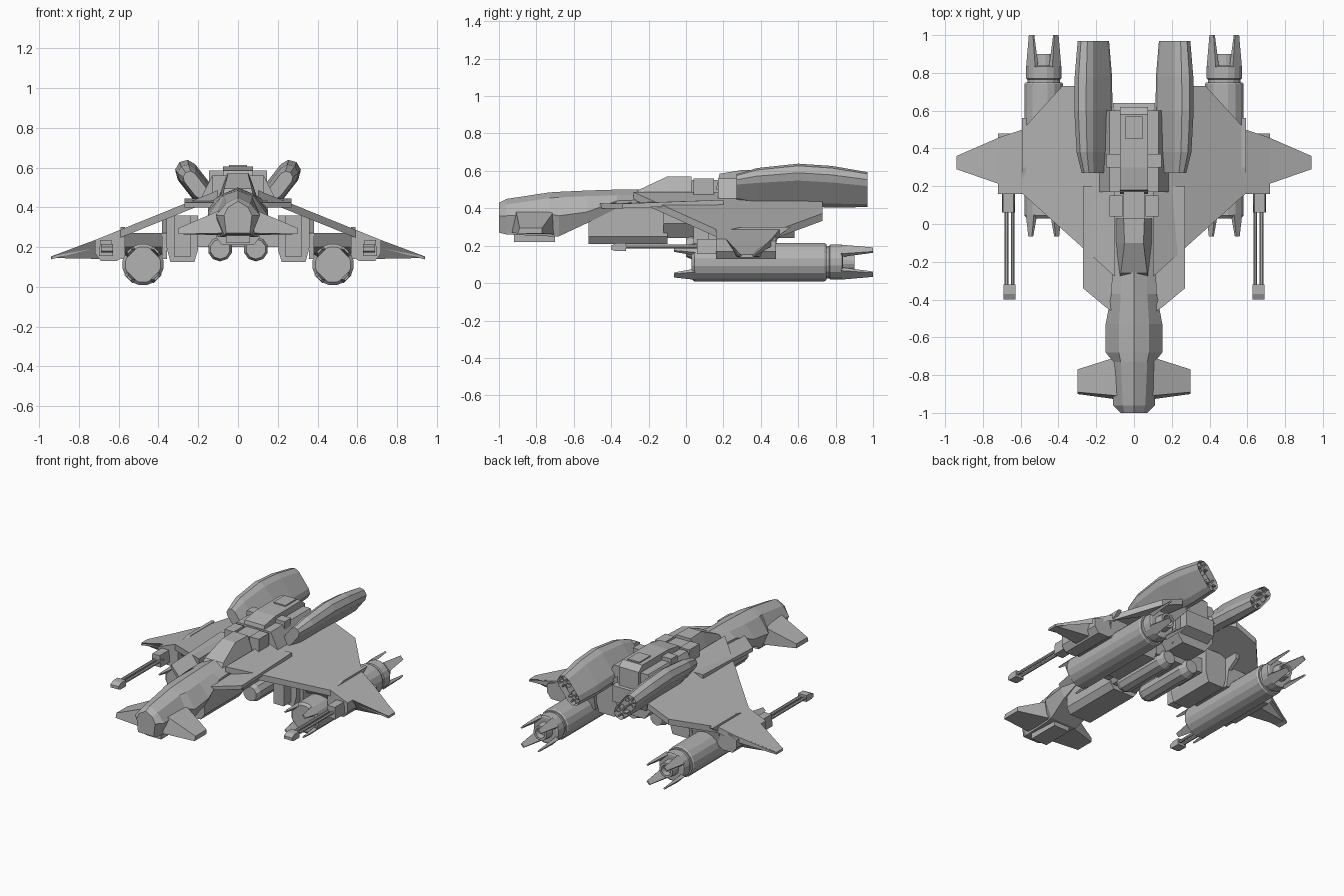
import bpy, bmesh
from math import sin, cos, pi, radians
from mathutils import Matrix, Vector

cube = bpy.data.objects.get("Cube")
if cube:
    bpy.data.objects.remove(cube, do_unlink=True)

hull = bpy.data.materials.new("hull grey")
hull.use_nodes = True
GREY = (0.45, 0.45, 0.45, 1)
hull.diffuse_color = GREY
hull.node_tree.nodes["Principled BSDF"].inputs["Base Color"].default_value = GREY


def finish(name, bm, mirror=False):
    bmesh.ops.recalc_face_normals(bm, faces=bm.faces)
    mesh = bpy.data.meshes.new(name)
    bm.to_mesh(mesh)
    bm.free()
    mesh.materials.append(hull)
    ob = bpy.data.objects.new(name, mesh)
    bpy.context.collection.objects.link(ob)
    if mirror:
        ob.modifiers.new("Mirror", "MIRROR").use_mirror_merge = False
    return ob


def skin(bm, rings):
    """Bridge equal rings of points and cap both ends; returns the end cap."""
    vs = [[bm.verts.new(p) for p in r] for r in rings]
    n = len(vs[0])
    for a, b in zip(vs, vs[1:]):
        for i in range(n):
            j = (i + 1) % n
            bm.faces.new((a[i], a[j], b[j], b[i]))
    bm.faces.new(vs[0][::-1])
    return bm.faces.new(vs[-1])


def loft(name, rings, mirror=False):
    bm = bmesh.new()
    skin(bm, rings)
    return finish(name, bm, mirror)


def box(name, x, y, z, mirror=False, taper=1.0):
    """Box from ranges; taper narrows the top in x."""
    cx, hx = (x[0] + x[1]) / 2, (x[1] - x[0]) / 2
    def ring(h, k):
        return [(cx - hx * k, y[0], h), (cx + hx * k, y[0], h),
                (cx + hx * k, y[1], h), (cx - hx * k, y[1], h)]
    return loft(name, [ring(z[0], 1), ring(z[1], taper)], mirror)


def side_prism(name, x, outline, mirror=False):
    return loft(name, [[(k, y, z) for y, z in outline] for k in x], mirror)


def front_prism(name, y, outline, mirror=False):
    return loft(name, [[(x, k, z) for x, z in outline] for k in y], mirror)


def circle(cx, y, cz, r, n=16):
    return [(cx + r * cos(2 * pi * (i + .5) / n), y, cz + r * sin(2 * pi * (i + .5) / n))
            for i in range(n)]


def tube(name, cx, cz, steps, n=16, mirror=True):
    return loft(name, [circle(cx, y, cz, r, n) for y, r in steps], mirror)


# Forward fuselage: y, top half width, middle half width, bottom half width, top z, middle z, bottom z
def hull_ring(y, wt, wm, wb, zt, zm, zb):
    half = [(wb, zb), (wm, zm), (wt, zt - .03)]
    pts = half + [(0, zt)] + [(-x, z) for x, z in reversed(half)]
    return [(x, y, z) for x, z in pts]

loft("forward_fuselage", [hull_ring(*s) for s in (
    (-1, .05, .07, .06, .43, .36, .27), (-.96, .06, .11, .07, .45, .36, .26),
    (-.73, .07, .11, .09, .485, .37, .25), (-.68, .08, .15, .1, .488, .36, .25),
    (-.53, .08, .15, .12, .495, .38, .32), (-.37, .07, .12, .11, .5, .44, .4),
    (-.1, .07, .11, .11, .5, .45, .42))])
box("chin", (-.06, .06), (-.92, -.7), (.22, .3))
front_prism("neck", (-.52, -.1), [(-.08, .21), (.08, .21), (.11, .25), (.11, .42), (-.11, .42), (-.11, .25)])

# Canards beside the nose
loft("canard", [
    [(.08, -.93, .27), (.08, -.91, .39), (.08, -.7, .39), (.08, -.7, .26)],
    [(.3, -.9, .265), (.3, -.89, .295), (.3, -.77, .295), (.3, -.77, .265)]], True)

# Cockpit canopy and spine
loft("canopy", [
    [(-.075, -.28, .46), (.075, -.28, .46), (.07, -.26, .495), (-.07, -.26, .495)],
    [(-.1, -.1, .44), (.1, -.1, .44), (.05, -.1, .57), (-.05, -.1, .57)],
    [(-.1, .03, .44), (.1, .03, .44), (.055, .03, .57), (-.055, .03, .57)]])
box("spine_bridge", (-.055, .055), (.02, .2), (.4, .55))
box("spine_block", (.06, .13), (.04, .15), (.44, .56), True)
front_prism("rear_deck", (.17, .6), [(-.2, .42), (.2, .42), (.13, .56), (-.13, .56)])
side_prism("dorsal_housing", (-.075, .075), [(.16, .5), (.18, .585), (.3, .605), (.58, .605), (.62, .57), (.62, .42)])
box("dorsal_hatch", (-.045, .045), (.45, .57), (.6, .613))
box("deck_step", (.07, .145), (.3, .37), (.5, .585), True)

# Central hull under the wings, tapering to the belly
front_prism("central_hull", (-.12, .58), [(-.15, .45), (-.15, .32), (-.09, .24), (.09, .24), (.15, .32), (.15, .45)])
tube("belly_tube", .09, .19, ((.0, .05), (.03, .062), (.4, .062), (.45, .045)), 10)
box("belly_crossbeam", (-.22, .22), (.2, .42), (.2, .3))
front_prism("belly_block", (.12, .46), [(.2, .36), (.2, .19), (.22, .125), (.34, .125), (.36, .2), (.36, .36)], True)
box("belly_intake", (.24, .32), (.04, .14), (.15, .36), True)
side_prism("tail_block", (-.11, .11), [(.5, .26), (.64, .33), (.64, .44), (.5, .46)])

# Swept wings with a straight downward slope
def wing_z(x):
    return .47 - .405 * (x - .14)

plan = [(.1, -.28), (.59, .16), (.72, .16), (.72, .24), (.94, .29), (.94, .36),
        (.71, .46), (.59, .5), (.38, .73), (.22, .73), (.1, .6)]
thick = lambda x: .008 if x > .9 else .04
loft("wing", [[(x, y, wing_z(x)) for x, y in plan],
              [(x, y, wing_z(x) - thick(x)) for x, y in plan]], True)
loft("wing_root_plate", [
    [(x, y, z) for x, y, z in ((.12, -.46, t), (.15, -.44, t), (.27, -.34, t), (.27, .2, t + .02), (.12, .2, t + .02))]
    for t in (.4, .425)], True)

# Wingtip housings, fins and pylons
front_prism("wingtip_housing", (.16, .48),
            [(.58, .28), (.58, .15), (.61, .13), (.69, .13), (.72, .17), (.72, .225)], True)
loft("wingtip_fin", [
    [(.68, .2, .25), (.68, .46, .25), (.68, .4, .14), (.68, .27, .14)],
    [(.94, .29, .153), (.94, .36, .153), (.94, .35, .145), (.94, .3, .145)]], True)
side_prism("engine_pylon", (.36, .6), [(.16, .27), (.2, .2), (.47, .16), (.49, .27)], True)
for k, x in enumerate((.37, .58)):
    side_prism(f"pylon_rib_{k + 1}", (x - .012, x + .012),
               [(.16, .27), (.16, .14), (.47, .14), (.49, .25), (.56, .3), (.56, .3 if k else .36), (.3, .3)], True)

# Underslung engines
EX, EZ = .478, .112
tube("engine_body", EX, EZ, ((.03, .09), (.045, .105), (.74, .105), (.75, .098)))
tube("engine_collar", EX, EZ, ((.74, .088), (.765, .088), (.77, .095), (.835, .095), (.84, .085)))
tube("engine_core", EX, EZ, ((.83, .055), (.9, .05), (.9, .035), (.86, .03)))


def prongs(name, y0, y1, r, width):
    bm = bmesh.new()
    for i in range(4):
        a = pi / 4 + i * pi / 2
        out, side = Vector((cos(a), 0, sin(a))), Vector((-sin(a), 0, cos(a)))
        rings = []
        for y, w, ri, ro in ((y0, width, r - .025, r), (y1, width * .45, r - .012, r - .002)):
            c = Vector((EX, y, EZ))
            rings.append([c + out * ro + side * w, c + out * ro - side * w,
                          c + out * ri - side * w, c + out * ri + side * w])
        skin(bm, rings)
    finish(name, bm, True)

prongs("rear_prongs", .83, 1.0, .098, .034)
prongs("front_prongs", .05, -.065, .104, .03)

# Wing guns with twin barrels
box("gun_mount", (.63, .7), (.06, .18), (.155, .235), True, .8)
for k, x in enumerate((.642, .675)):
    tube(f"gun_barrel_{k + 1}", x, .195, ((-.36, .011), (.1, .011)), 8)
side_prism("gun_muzzle", (.628, .69), [(-.4, .18), (-.4, .2), (-.37, .215), (-.32, .215), (-.32, .172), (-.38, .172)], True)

# Upper nacelles: flattened tubes leaning outward
TILT = radians(52)
axis, across = Vector((cos(TILT), 0, sin(TILT))), Vector((-sin(TILT), 0, cos(TILT)))

def nacelle_ring(y, s, dz):
    pts = []
    for i in range(10):
        a = pi * (i % 5) / 4 - pi / 2 + (pi if i > 4 else 0)
        end = .072 if i < 5 else -.072
        p = axis * (end + .055 * cos(a)) + across * .055 * sin(a)
        pts.append(p * s + Vector((.215, y, .525 + dz)))
    return pts

bm = bmesh.new()
cap = skin(bm, [nacelle_ring(*s) for s in (
    (.27, .62, -.012), (.38, .9, -.01), (.6, 1.02, 0), (.78, 1.0, -.01), (.97, .84, -.025))])
bmesh.ops.inset_region(bm, faces=[cap], thickness=.008)
bmesh.ops.translate(bm, verts=cap.verts, vec=(0, -.05, 0))
finish("nacelle", bm, True)

# Nacelle nozzles with star vanes
for k, off in enumerate((-.055, .055)):
    c = Vector((.215, 0, .5)) + axis * off
    tube(f"nozzle_hub_{k + 1}", c.x, c.z, ((.91, .018), (.96, .01)), 8)
    bm = bmesh.new()
    for i in range(3):
        m = Matrix.Translation((c.x, .94, c.z)) @ Matrix.Rotation(i * pi / 3, 4, "Y") @ Matrix.Diagonal((.08, .04, .008, 1))
        bmesh.ops.create_cube(bm, size=1, matrix=m)
    finish(f"nozzle_vanes_{k + 1}", bm, True)
